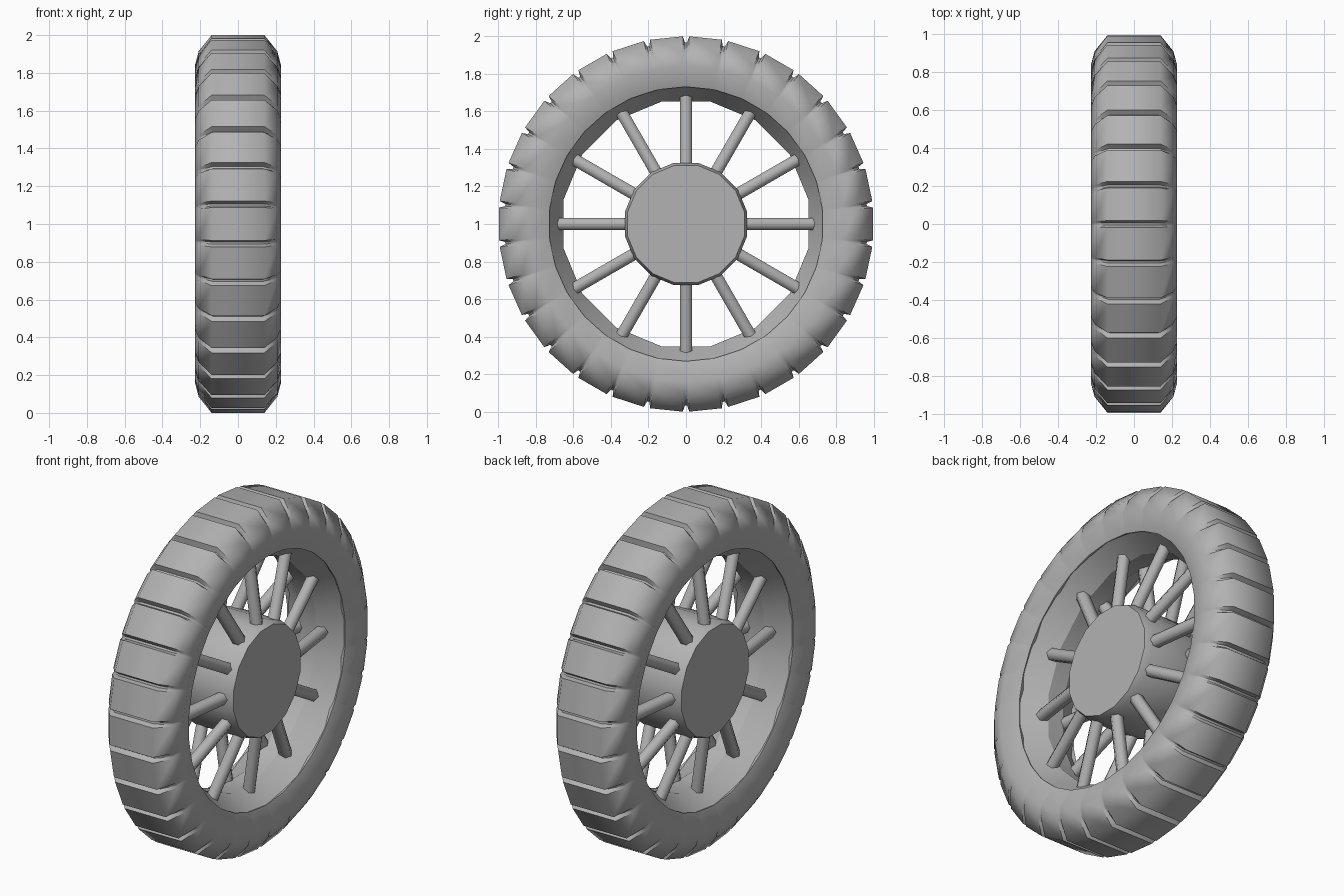
import bpy, bmesh
from math import sin, cos, pi, radians
from mathutils import Vector, Matrix

if "Cube" in bpy.data.objects:
    bpy.data.objects.remove(bpy.data.objects["Cube"])

CZ = 1.0  # axle height
grey = bpy.data.materials.new("dark_grey")
grey.diffuse_color = (0.45, 0.45, 0.45, 1)
grey.use_nodes = True
grey.node_tree.nodes["Principled BSDF"].inputs["Base Color"].default_value = grey.diffuse_color


def finish(name, bm, angle=30):
    bmesh.ops.recalc_face_normals(bm, faces=bm.faces)
    me = bpy.data.meshes.new(name)
    bm.to_mesh(me)
    bm.free()
    me.materials.append(grey)
    ob = bpy.data.objects.new(name, me)
    bpy.context.collection.objects.link(ob)
    bpy.ops.object.select_all(action='DESELECT')
    ob.select_set(True)
    bpy.context.view_layer.objects.active = ob
    bpy.ops.object.shade_smooth_by_angle(angle=radians(angle))
    return ob


def sweep(bm, sections, closed=False):
    """Join (angle, profile) sections around the x axis; returns vertex rings."""
    rings = [[bm.verts.new((x, r * cos(a), CZ + r * sin(a))) for x, r in prof]
             for a, prof in sections]
    n, m = len(rings), len(rings[0])
    for i in range(n):
        p, q = rings[i], rings[(i + 1) % n]
        for j in range(m if closed else m - 1):
            k = (j + 1) % m
            bm.faces.new((p[j], p[k], q[k], q[j]))
    return rings


def mirrored(half):
    return half + [(-x, r) for x, r in reversed(half)]


# Tyre: 30 tread blocks separated by narrow grooves, inner lip tucked behind the rim
wall = [(0.15, 0.745), (0.19, 0.73), (0.228, 0.84)]
block = mirrored(wall + [(0.208, 0.915), (0.14, 1.0)])
groove = mirrored(wall + [(0.204, 0.91), (0.13, 0.968)])
sections = []
for i in range(30):
    a = pi / 2 + i * 2 * pi / 30
    for off, prof in ((-1.0, block), (-0.35, groove), (0.35, groove), (1.0, block)):
        sections.append((a + radians(off), prof))
bm = bmesh.new()
sweep(bm, sections)
finish("tyre", bm, 54)

# Rim: coarse band sloping in to a narrow middle
bm = bmesh.new()
sweep(bm, [((i + 0.5) * 2 * pi / 16, mirrored([(0.188, 0.748), (0.05, 0.665)]))
           for i in range(16)])
finish("rim", bm)

# Hub: slightly tapered drum with flat ends
bm = bmesh.new()
rings = sweep(bm, [((i + 0.5) * 2 * pi / 16, mirrored([(0.19, 0.318), (0.15, 0.332)]))
                   for i in range(16)])
bm.faces.new([r[0] for r in rings])
bm.faces.new([r[-1] for r in rings])
finish("hub", bm)

# Spokes: twelve six-sided rods per side, leaning in towards the rim
for side, name in ((1, "spokes_right"), (-1, "spokes_left")):
    bm = bmesh.new()
    for i in range(12):
        a = i * pi / 6
        radial = Vector((0, cos(a), sin(a)))
        tangent = Vector((0, -sin(a), cos(a)))
        centre = Vector((0, 0, CZ))
        p = centre + radial * 0.29 + Vector((side * 0.125, 0, 0))
        q = centre + radial * 0.69 + Vector((side * 0.07, 0, 0))
        d = (q - p).normalized()
        mat = Matrix((tangent, d.cross(tangent), d)).transposed().to_4x4()
        mat.translation = (p + q) / 2
        bmesh.ops.create_cone(bm, cap_ends=True, segments=6, radius1=0.037,
                              radius2=0.037, depth=(q - p).length, matrix=mat)
    finish(name, bm, 65)
